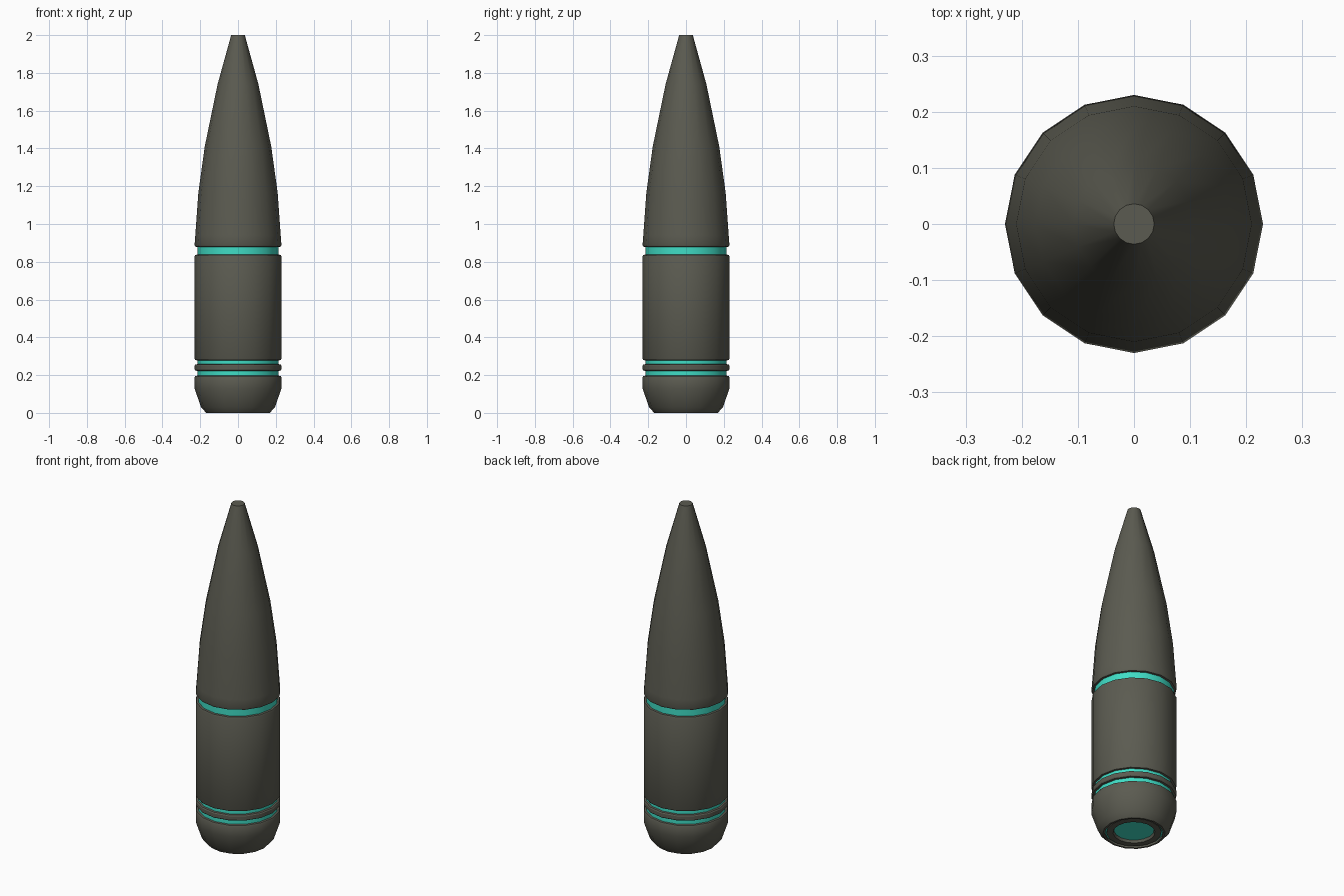
import bpy, bmesh, math

if "Cube" in bpy.data.objects:
    bpy.data.objects.remove(bpy.data.objects["Cube"])

SIDES = 16


def material(name, color):
    m = bpy.data.materials.new(name)
    m.diffuse_color = color
    m.use_nodes = True
    m.node_tree.nodes["Principled BSDF"].inputs["Base Color"].default_value = m.diffuse_color
    return m


STEEL = material("dark_steel", (0.105, 0.105, 0.082, 1))
TEAL = material("teal_glow", (0.05, 0.72, 0.56, 1))


def lathe(name, profile, mat):
    """Revolve (radius, z) points around z; radius 0 becomes a closed cap."""
    bm = bmesh.new()
    rings = []
    for r, z in profile:
        if r == 0:
            rings.append(None)
            continue
        rings.append([bm.verts.new((r * math.cos(2 * math.pi * i / SIDES),
                                    r * math.sin(2 * math.pi * i / SIDES), z))
                      for i in range(SIDES)])
    for a, b in zip(rings, rings[1:]):
        if a is None:
            bm.faces.new(b[::-1])
        elif b is None:
            bm.faces.new(a)
        else:
            for i in range(SIDES):
                j = (i + 1) % SIDES
                bm.faces.new((a[i], a[j], b[j], b[i]))
    mesh = bpy.data.meshes.new(name)
    bm.to_mesh(mesh)
    bm.free()
    mesh.materials.append(mat)
    ob = bpy.data.objects.new(name, mesh)
    bpy.context.collection.objects.link(ob)
    bpy.ops.object.select_all(action='DESELECT')
    ob.select_set(True)
    bpy.context.view_layer.objects.active = ob
    bpy.ops.object.shade_smooth_by_angle(angle=math.radians(32))


R, G = 0.23, 0.215  # shell and groove radii

# Underside: recessed glowing disc, plug ring and thin glowing ring
lathe("base_light", [(0, 0.02), (0.108, 0.02)], TEAL)
lathe("base_plug", [(0.108, 0.02), (0.113, 0.005), (0.148, 0.005), (0.148, 0.012)], STEEL)
lathe("base_ring_light", [(0.148, 0.012), (0.157, 0.012)], TEAL)

# Rounded tail
lathe("tail", [(0.157, 0.012), (0.157, 0), (0.168, 0), (0.196, 0.03), (R, 0.13),
               (R, 0.188), (0.226, 0.195), (G, 0.197)], STEEL)

# Glowing grooves
for name, z0, z1 in (("lower_band", 0.197, 0.222),
                     ("middle_band", 0.258, 0.278),
                     ("upper_band", 0.838, 0.878)):
    lathe(name, [(G, z0), (G, z1)], TEAL)

# Narrow ring between the two lower bands
lathe("spacer_ring", [(G, 0.222), (0.226, 0.224), (R, 0.23), (R, 0.25),
                      (0.226, 0.256), (G, 0.258)], STEEL)

# Straight casing
lathe("casing", [(G, 0.278), (0.226, 0.28), (R, 0.287), (R, 0.827),
                 (0.226, 0.836), (G, 0.838)], STEEL)

# Tapered nose with a flat tip
lathe("nose", [(G, 0.878), (0.226, 0.88), (R, 0.89), (0.226, 0.94), (0.21, 1.165),
               (0.176, 1.41), (0.108, 1.74), (0.036, 2.0), (0, 2.0)], STEEL)
